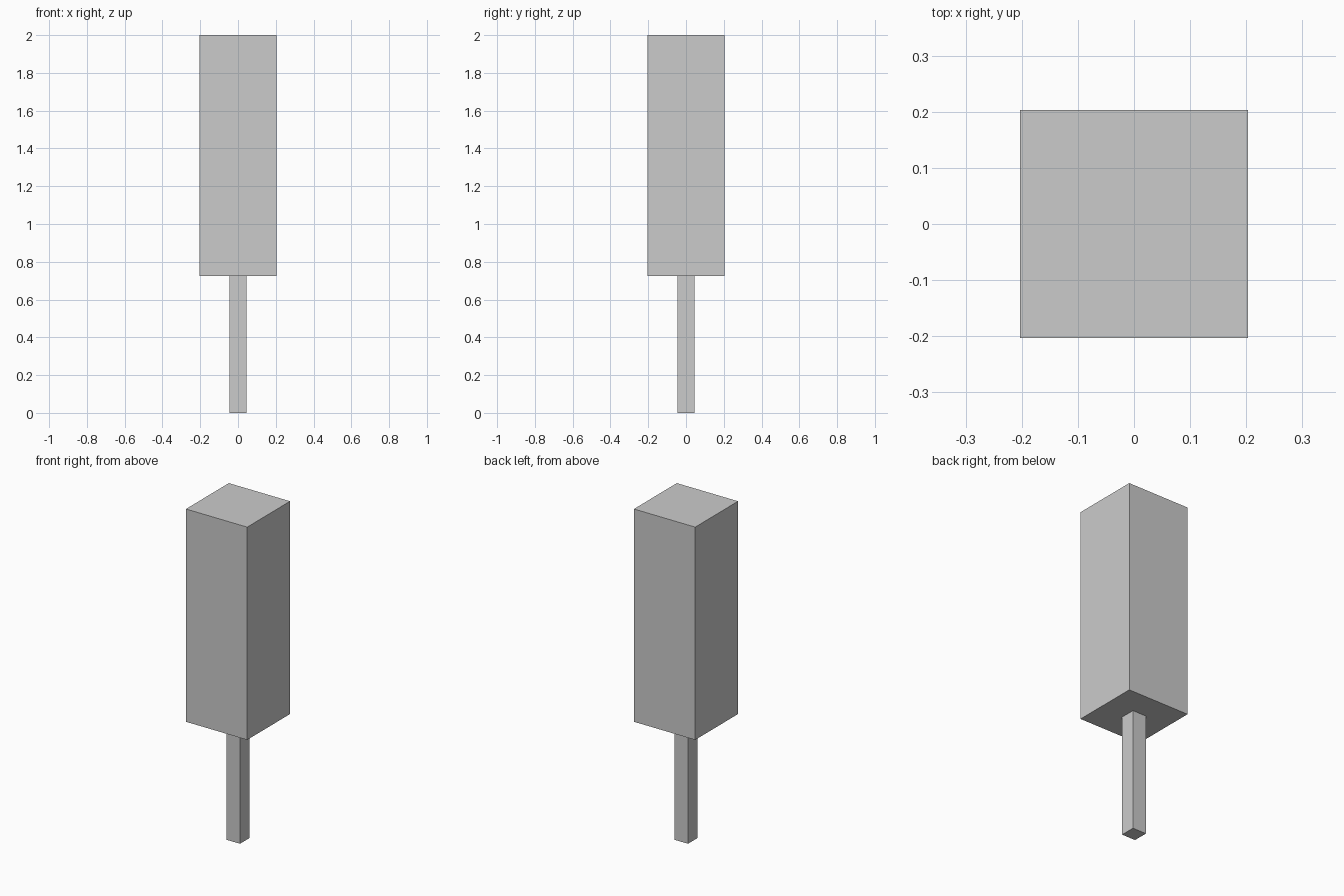
import bpy

if "Cube" in bpy.data.objects:
    bpy.data.objects.remove(bpy.data.objects["Cube"])


def box(name, width, z0, z1):
    """Square upright block between two heights."""
    bpy.ops.mesh.primitive_cube_add(size=1, location=(0, 0, (z0 + z1) / 2))
    ob = bpy.context.object
    ob.name = name
    ob.scale = (width, width, z1 - z0)
    bpy.ops.object.transform_apply(location=False, rotation=False, scale=True)
    return ob


# Slim handle below, thick block above
box("handle", 0.09, 0.0, 0.725)
box("head_block", 0.406, 0.725, 2.0)
